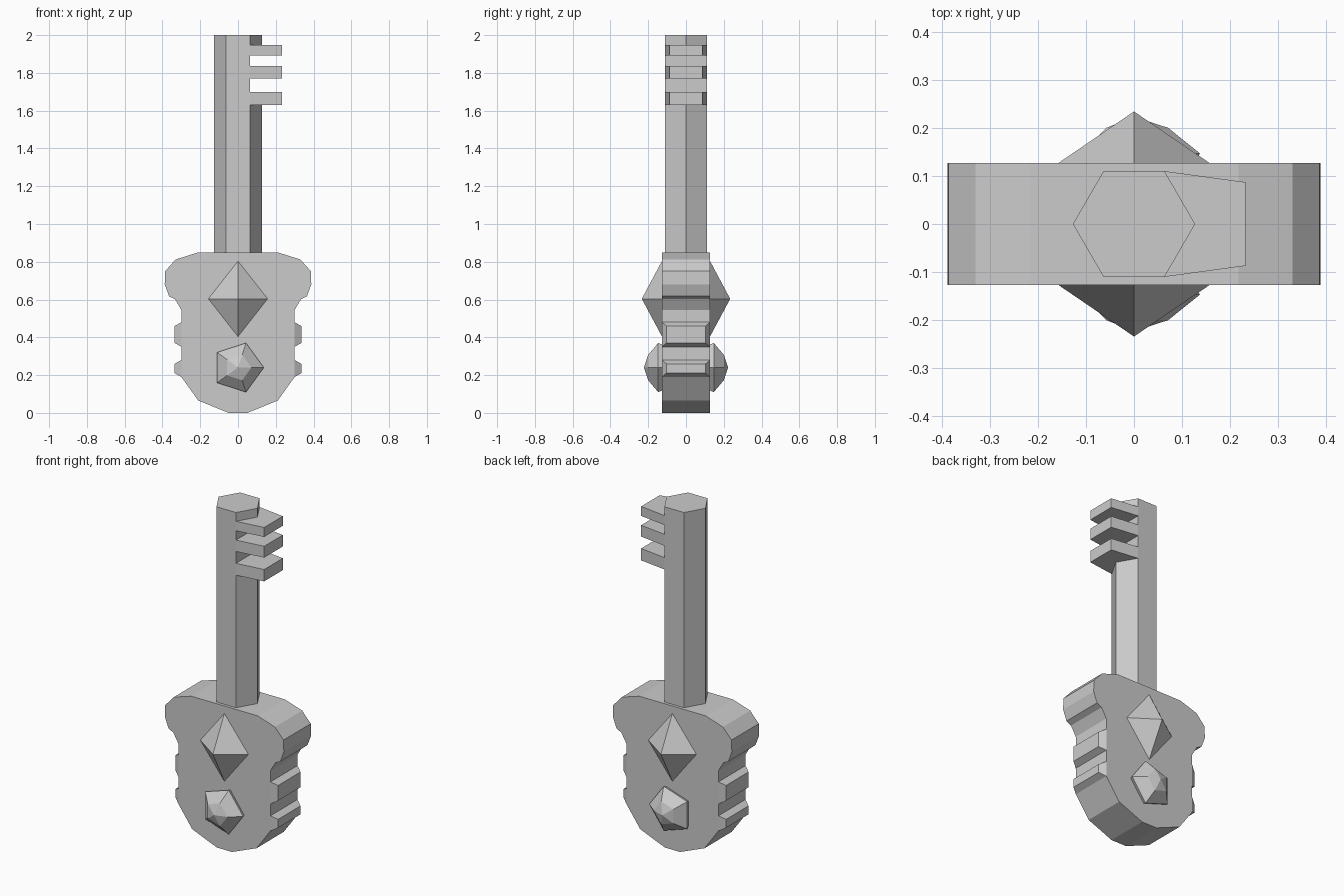
import bpy, bmesh
from math import cos, sin, tau

if "Cube" in bpy.data.objects:
    bpy.data.objects.remove(bpy.data.objects["Cube"])

grey = bpy.data.materials.new("plain grey")
grey.use_nodes = True
colour = (0.6, 0.6, 0.6, 1)
grey.diffuse_color = colour
grey.node_tree.nodes["Principled BSDF"].inputs["Base Color"].default_value = colour


def loft(name, rings):
    """Join successive rings of points, cap the ends; a one-point ring is an apex."""
    bm = bmesh.new()
    loops = [[bm.verts.new(p) for p in ring] for ring in rings]
    for a, b in zip(loops, loops[1:]):
        n = len(a)
        for i in range(n):
            j = (i + 1) % n
            if len(b) == 1:
                bm.faces.new((a[i], a[j], b[0]))
            else:
                bm.faces.new((a[i], a[j], b[j], b[i]))
    for end in (loops[0], loops[-1]):
        if len(end) > 2:
            bm.faces.new(end)
    bmesh.ops.recalc_face_normals(bm, faces=bm.faces)
    mesh = bpy.data.meshes.new(name)
    bm.to_mesh(mesh)
    bm.free()
    mesh.materials.append(grey)
    obj = bpy.data.objects.new(name, mesh)
    bpy.context.collection.objects.link(obj)
    return obj


def column(name, outline, z0, z1):
    return loft(name, [[(x, y, z) for x, y in outline] for z in (z0, z1)])


# Guitar-shaped body: half outline mirrored, then extruded front to back
DEPTH = 0.127
half = [(0.05, 0.0), (0.21, 0.065), (0.30, 0.19), (0.30, 0.545), (0.333, 0.602),
        (0.365, 0.618), (0.388, 0.68), (0.386, 0.75), (0.33, 0.812), (0.217, 0.848)]
outline = half + [(-x, z) for x, z in reversed(half)]
loft("body", [[(x, y, z) for x, z in outline] for y in (-DEPTH, DEPTH)])

# Tapered lugs on both sides of the body
for side, label in ((1, "left"), (-1, "right")):
    for place, z0, z1 in (("upper", 0.35, 0.48), ("lower", 0.19, 0.28)):
        rings = []
        for x, y, dz in ((0.30, DEPTH, 0), (0.335, 0.104, 0.02)):
            a, b = z0 + dz, z1 - dz
            rings.append([(side * x, -y, a), (side * x, y, a),
                          (side * x, y, b), (side * x, -y, b)])
        loft(f"{label}_{place}_lug", rings)


# Faceted gems on the front and back faces
def gem(name, side, sides, centre_z, profile):
    rings = []
    for rx, rz, y in profile:
        count = sides if rx else 1
        rings.append([(rx * cos(tau * i / sides), side * y,
                       centre_z + rz * sin(tau * i / sides)) for i in range(count)])
    loft(name, rings)


for side, label in ((-1, "front"), (1, "back")):
    gem(f"{label}_diamond", side, 4, 0.604, [(0.157, 0.2, DEPTH), (0, 0, 0.234)])
    gem(f"{label}_pentagon_gem", side, 5, 0.24,
        [(0.125, 0.125, 0.12), (0.137, 0.137, 0.147), (0.071, 0.071, 0.2), (0, 0, 0.223)])

# Hexagonal neck, with its left edge cut flat along the toothed stretch
R = 0.127
hexagon = [(R * cos(tau * i / 6), R * sin(tau * i / 6)) for i in range(6)]
TEETH = ((1.63, 1.70), (1.77, 1.837), (1.892, 1.948))
low, high = TEETH[0][0], TEETH[-1][1]
column("neck", hexagon, 0.84, low)
column("neck_toothed_stretch", hexagon[1:], low, high)
column("neck_tip", hexagon, high, 2.0)

# Key-like teeth, narrowing outwards
wedge = [(0.0635, -0.11), (0.232, -0.087), (0.232, 0.087), (0.0635, 0.11)]
for i, (z0, z1) in enumerate(TEETH, 1):
    column(f"tooth_{i}", wedge, z0, z1)
